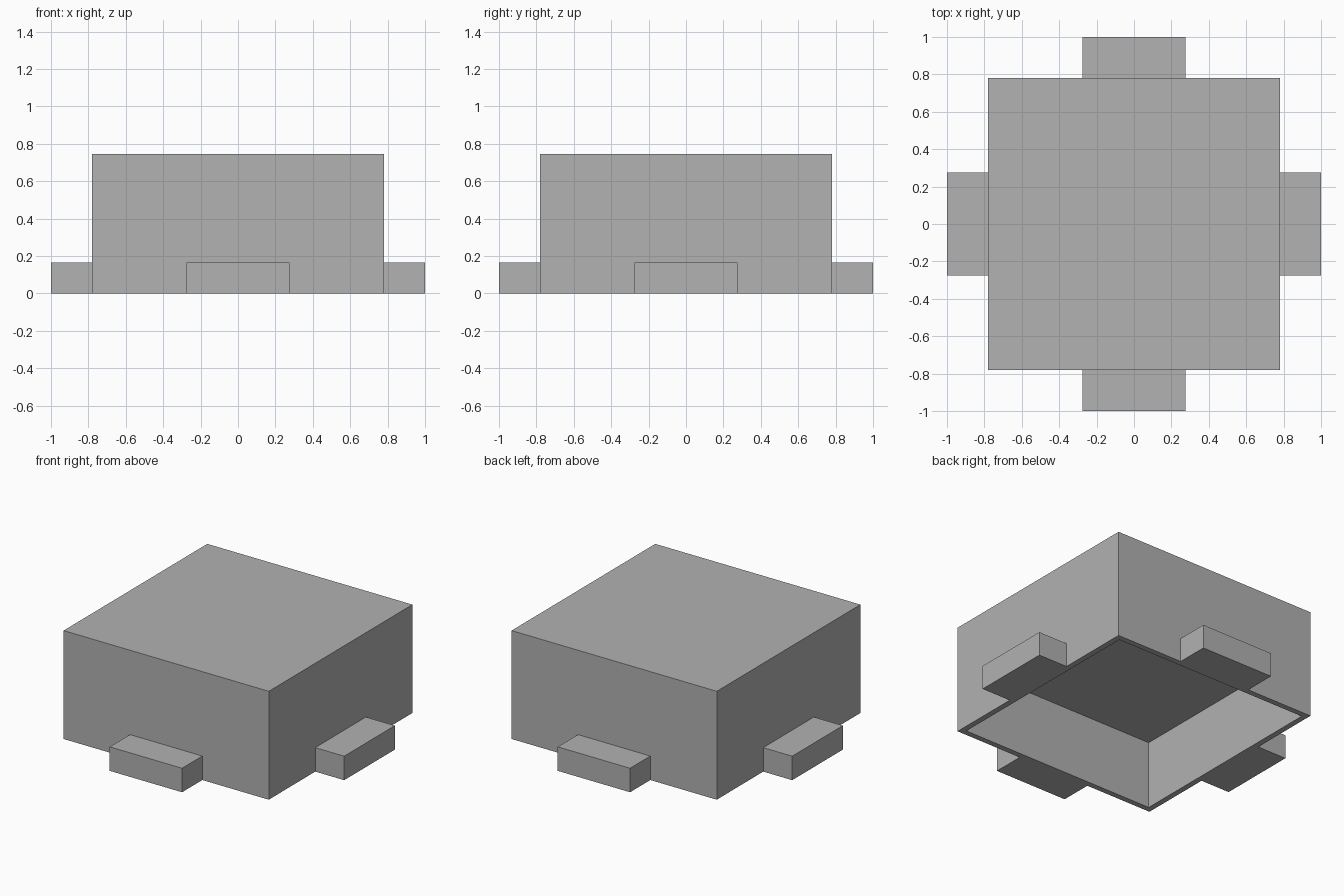
import bpy
import bmesh
from math import pi
from mathutils import Matrix, Vector

if "Cube" in bpy.data.objects:
    bpy.data.objects.remove(bpy.data.objects["Cube"], do_unlink=True)

HALF, HEIGHT = 0.78, 0.745          # outer shell
WALL, DEPTH = 0.055, 0.465          # rim width and cavity depth
TAB_HALF, TAB_HEIGHT = 0.275, 0.165

grey = bpy.data.materials.new("plain_grey")
grey.use_nodes = True
colour = (0.445, 0.445, 0.445, 1)
grey.diffuse_color = colour
grey.node_tree.nodes["Principled BSDF"].inputs["Base Color"].default_value = colour


def add_box(bm, low, high):
    low, high = Vector(low), Vector(high)
    matrix = Matrix.Translation((low + high) / 2) @ Matrix.Diagonal((*(high - low), 1))
    bmesh.ops.create_cube(bm, size=1, matrix=matrix)


def finish(bm, name):
    bmesh.ops.recalc_face_normals(bm, faces=bm.faces)
    mesh = bpy.data.meshes.new(name)
    bm.to_mesh(mesh)
    bm.free()
    mesh.materials.append(grey)
    obj = bpy.data.objects.new(name, mesh)
    bpy.context.collection.objects.link(obj)
    return obj


# Shell: a block with a square recess in its underside
bm = bmesh.new()
add_box(bm, (-HALF, -HALF, 0), (HALF, HALF, HEIGHT))
bm.normal_update()
underside = min(bm.faces, key=lambda f: f.calc_center_median().z)
bmesh.ops.inset_region(bm, faces=[underside], thickness=WALL)
ceiling = bmesh.ops.extrude_discrete_faces(bm, faces=[underside])["faces"][0]
bmesh.ops.translate(bm, verts=ceiling.verts, vec=(0, 0, DEPTH))
finish(bm, "shell")

# Tabs: one block at the foot of each side
for turn, side in enumerate(("front", "left", "back", "right")):
    bm = bmesh.new()
    add_box(bm, (-TAB_HALF, -1, 0), (TAB_HALF, -HALF, TAB_HEIGHT))
    bmesh.ops.rotate(bm, verts=bm.verts, matrix=Matrix.Rotation(turn * pi / 2, 3, "Z"))
    finish(bm, side + "_tab")
